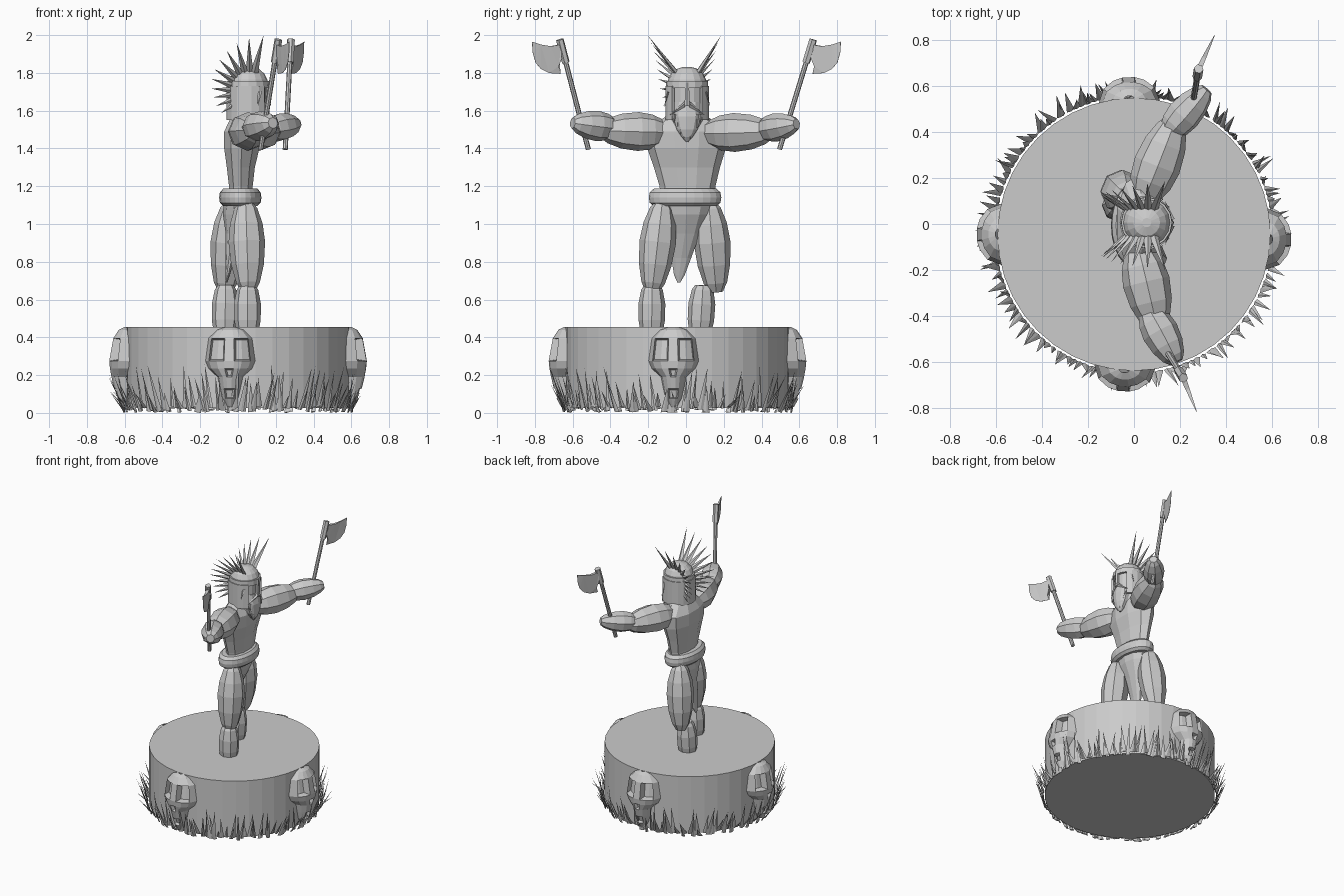
import bpy, bmesh, math, random
from mathutils import Vector as V

if "Cube" in bpy.data.objects:
    bpy.data.objects.remove(bpy.data.objects["Cube"])
random.seed(4)

stone = bpy.data.materials.new("grey_stone")
stone.diffuse_color = (0.6, 0.6, 0.6, 1)
stone.use_nodes = True
stone.node_tree.nodes["Principled BSDF"].inputs["Base Color"].default_value = stone.diffuse_color


def finish(name, bm, smooth=False):
    bmesh.ops.recalc_face_normals(bm, faces=bm.faces)
    me = bpy.data.meshes.new(name)
    bm.to_mesh(me)
    bm.free()
    me.materials.append(stone)
    for p in me.polygons:
        p.use_smooth = smooth
    ob = bpy.data.objects.new(name, me)
    bpy.context.collection.objects.link(ob)
    return ob


def skin(bm, rings):
    """Join closed rings of points and cap both ends."""
    rs = [[bm.verts.new(p) for p in r] for r in rings]
    n = len(rs[0])
    for a, b in zip(rs, rs[1:]):
        for i in range(n):
            j = (i + 1) % n
            bm.faces.new((a[i], a[j], b[j], b[i]))
    bm.faces.new(rs[0])
    bm.faces.new(rs[-1])


def loft(name, rows, n=10, y=0.0, twist=0.0):
    """Stack of ellipses: (z, centre x, centre y, half x, half y)."""
    bm = bmesh.new()
    ang = [math.tau * (i + twist) / n for i in range(n)]
    skin(bm, [[V((cx + hx * math.cos(a), cy + y + hy * math.sin(a), z)) for a in ang]
              for z, cx, cy, hx, hy in rows])
    return finish(name, bm)


MUSCLE = ((0, .35), (.08, .65), (.25, .92), (.45, 1.03), (.7, .92), (.9, .66), (1, .38))
CALF = ((0, .6), (.1, .82), (.4, 1.02), (.75, 1.0), (1, .85))
ROD = ((0, 1), (1, 1))


def limb(name, a, b, r, prof=MUSCLE, n=8):
    a, b = V(a), V(b)
    d = (b - a).normalized()
    u = d.orthogonal().normalized()
    w = d.cross(u)
    bm = bmesh.new()
    skin(bm, [[a.lerp(b, t) + (u * math.cos(math.tau * i / n) + w * math.sin(math.tau * i / n)) * r * k
               for i in range(n)] for t, k in prof])
    return finish(name, bm)


def spike(bm, base, tip, side, thick):
    """Flat pointed blade with a diamond base."""
    base, tip, side = V(base), V(tip), V(side)
    t = (tip - base).cross(side).normalized() * thick
    q = [bm.verts.new(base + o) for o in (side, t, -side, -t)]
    p = bm.verts.new(tip)
    for i in range(4):
        bm.faces.new((q[i], q[(i + 1) % 4], p))
    bm.faces.new(q)


# round pedestal
CY = -0.045
loft("pedestal", [(0.025, 0, CY, .592, .592), (.455, 0, CY, .592, .592)], 40)

# grass around the pedestal
bm = bmesh.new()
N = 150
for i in range(N):
    a = math.tau * (i + random.uniform(-.4, .4)) / N
    b = a + random.uniform(-.05, .05)
    r1 = random.uniform(.62, .69)
    h = random.uniform(.09, .26)
    w = random.uniform(.012, .02)
    spike(bm, (.603 * math.cos(a), CY + .603 * math.sin(a), random.uniform(.002, .035)),
          (r1 * math.cos(b), CY + r1 * math.sin(b), h),
          (-w * math.sin(a), w * math.cos(a), random.uniform(-.004, .004)), .005)
finish("grass", bm)

# four skulls on the pedestal wall
SKULL = ((.455, .03, .03), (.44, .075, .06), (.395, .118, .09), (.275, .134, .112), (.235, .118, .108),
         (.19, .07, .10), (.13, .058, .085), (.075, .045, .07), (.03, .02, .045))
COLS = (-1, -.82, -.5, -.2, .2, .5, .82, 1)
for k, deg in enumerate((-94, -2, 92, 180)):
    out = V((math.cos(math.radians(deg)), math.sin(math.radians(deg)), 0))
    side = V((-out.y, out.x, 0))
    bm = bmesh.new()
    grid = [[bm.verts.new(V((0, CY, z)) + side * (w * t) +
                          out * (.572 + d * math.sqrt(max(0, 1 - t * t))))
             for t in COLS] for z, w, d in SKULL]
    cells = {(r, c): bm.faces.new((grid[r][c], grid[r][c + 1], grid[r + 1][c + 1], grid[r + 1][c]))
             for r in range(len(SKULL) - 1) for c in range(len(COLS) - 1)}
    bmesh.ops.recalc_face_normals(bm, faces=bm.faces)
    if cells[(2, 3)].normal.dot(out) < 0:
        bmesh.ops.reverse_faces(bm, faces=bm.faces)
    # eye sockets, nose and mouth
    for group in ([cells[2, 1], cells[2, 2]], [cells[2, 4], cells[2, 5]], [cells[4, 3]],
                  [cells[6, 2], cells[6, 3], cells[6, 4]]):
        bmesh.ops.inset_region(bm, faces=group, thickness=.008, use_even_offset=True)
        mid = [v for v in {v for f in group for v in f.verts}]
        for v in mid:
            v.co -= out * (.045 if len(group) == 2 else .025)
    bmesh.ops.contextual_create(bm, geom=[e for e in bm.edges if e.is_boundary])
    finish("skull_%d" % k, bm)

# legs
limb("front_thigh", (.04, -.125, 1.12), (.055, -.18, .64), .094)
limb("front_calf", (.05, -.18, .675), (.05, -.182, .43), .07, CALF)
limb("rear_thigh", (-.03, .12, 1.12), (-.07, .16, .64), .094)
limb("rear_calf", (-.065, .09, .675), (-.07, .075, .43), .07, CALF)

# hips with hanging loincloth, belt, torso
loft("loincloth", [(1.13, .01, 0, .085, .145), (1.05, .0, 0, .08, .12), (.95, -.015, -.005, .05, .085),
                   (.82, -.04, -.025, .025, .055), (.73, -.055, -.035, .012, .03),
                   (.69, -.06, -.038, .004, .008)])
loft("belt", [(1.095, .012, -.005, .09, .165), (1.112, .012, -.005, .108, .187),
              (1.14, .012, -.005, .112, .192), (1.168, .012, -.005, .108, .187),
              (1.187, .012, -.005, .09, .165)], 24)
loft("torso", [(1.12, .015, .008, .065, .14), (1.2, .015, .008, .066, .148), (1.3, .015, .005, .078, .175),
               (1.4, .02, .003, .098, .208), (1.49, .022, .003, .1, .215), (1.555, .03, .003, .075, .13),
               (1.6, .045, .003, .06, .07)], 10, twist=.5)

# arms
limb("left_upper_arm", (.035, .09, 1.48), (.18, .455, 1.49), .1)
limb("left_forearm", (.135, .38, 1.495), (.315, .585, 1.53), .073)
limb("right_upper_arm", (.015, -.09, 1.485), (.10, -.45, 1.495), .1)
limb("right_forearm", (.055, -.36, 1.505), (.185, -.6, 1.535), .078)


# axes: handle, socket and wedge shaped blade
def axe(name, bottom, top, out):
    bottom, top, out = V(bottom), V(top), V(out)
    limb(name + "_handle", bottom, top, .0135, ROD, 8)
    d = (top - bottom).normalized()
    limb(name + "_socket", top - d * .115, top + d * .012, .021, ROD, 6)
    t = out.cross(V((0, 0, 1))).normalized()
    # outward share, height, half thickness
    pts = [(0, -.015, .012), (.35, -.024, .009), (.7, -.015, .005), (1, 0, .001), (.98, -.055, .001),
           (.88, -.11, .001), (.68, -.145, .001), (.4, -.166, .001), (.0, -.17, .001), (.07, -.13, .006),
           (-.02, -.09, .012)]
    bm = bmesh.new()
    f = [[bm.verts.new(top + out * s + V((0, 0, z)) + t * h * sg) for s, z, h in pts] for sg in (1, -1)]
    for loop in f:
        bmesh.ops.triangulate(bm, faces=[bm.faces.new(loop)])
    for i in range(len(pts)):
        j = (i + 1) % len(pts)
        bm.faces.new((f[0][i], f[0][j], f[1][j], f[1][i]))
    finish(name + "_blade", bm)


axe("left_axe", (.25, .495, 1.395), (.28, .67, 1.965), (.07, .15, 0))
axe("right_axe", (.12, -.517, 1.395), (.212, -.665, 1.965), (.06, -.15, 0))

# head, cap and brow band
HX, HY = .055, .006
loft("head", [(1.5, HX, HY, .08, .08), (1.6, HX, HY, .094, .094), (1.74, HX, HY, .094, .094)], 16)
loft("cap", [(1.735, HX, HY, .104, .104), (1.765, HX, HY, .1, .1), (1.795, HX, HY, .085, .085),
             (1.82, HX, HY, .058, .058), (1.832, HX, HY, .02, .02)], 16)
loft("brow_band", [(1.72, HX, HY, .112, .112), (1.757, HX, HY, .11, .11)], 16)

# open faced helmet wall
bm = bmesh.new()
wall = []
for i in range(15):
    a = math.radians(42 + 276 * i / 14)
    wall.append([bm.verts.new((HX + .11 * math.cos(a), HY + .11 * math.sin(a), z)) for z in (1.55, 1.73)])
for p, q in zip(wall, wall[1:]):
    bm.faces.new((p[0], q[0], q[1], p[1]))
helm = finish("helmet_wall", bm)
m = helm.modifiers.new("thickness", "SOLIDIFY")
m.thickness, m.offset = .014, 0

# nose guard
loft("nose_guard", [(1.625, .158, HY, .014, .02), (1.66, .16, HY, .014, .014), (1.75, .158, HY, .012, .012)], 6)

# beard with moustache and loose locks
loft("beard", [(1.645, .1, HY, .055, .075), (1.57, .115, HY, .055, .078), (1.5, .125, HY, .04, .058),
               (1.46, .128, HY, .025, .03), (1.435, .13, HY, .006, .006)], 10)
bm = bmesh.new()
for s in (-1, 1):
    spike(bm, (.165, HY + s * .012, 1.635), (.135, HY + s * .095, 1.575), (0, 0, .016), .012)
    for k in range(4):
        spike(bm, (.14, HY + s * (.02 + .016 * k), 1.58), (.15, HY + s * (.016 + .018 * k), 1.445 + .028 * k),
              (0, .012, 0), .015)
    spike(bm, (HX + .06, HY + s * .1, 1.70), (HX + .05, HY + s * .122, 1.62), (.012, 0, 0), .006)
finish("beard_locks", bm)

# two fans of crest spikes
bm = bmesh.new()
for s in (-1, 1):
    for k in range(11):
        t = k / 10
        a = math.radians(75 + 143 * t)
        r = .187 + .123 * (1 - t) ** 2
        c, z = math.cos(a), math.sin(a)
        w = .022 - .008 * t
        spike(bm, (.06 + .095 * c, HY + s * .055, 1.70 + .1 * z),
              (.055 + r * c, -.008 + s * (.195 - .09 * t), 1.70 + r * z), (-w * z, 0, w * c), .012 - .004 * t)
finish("helmet_crest", bm)
